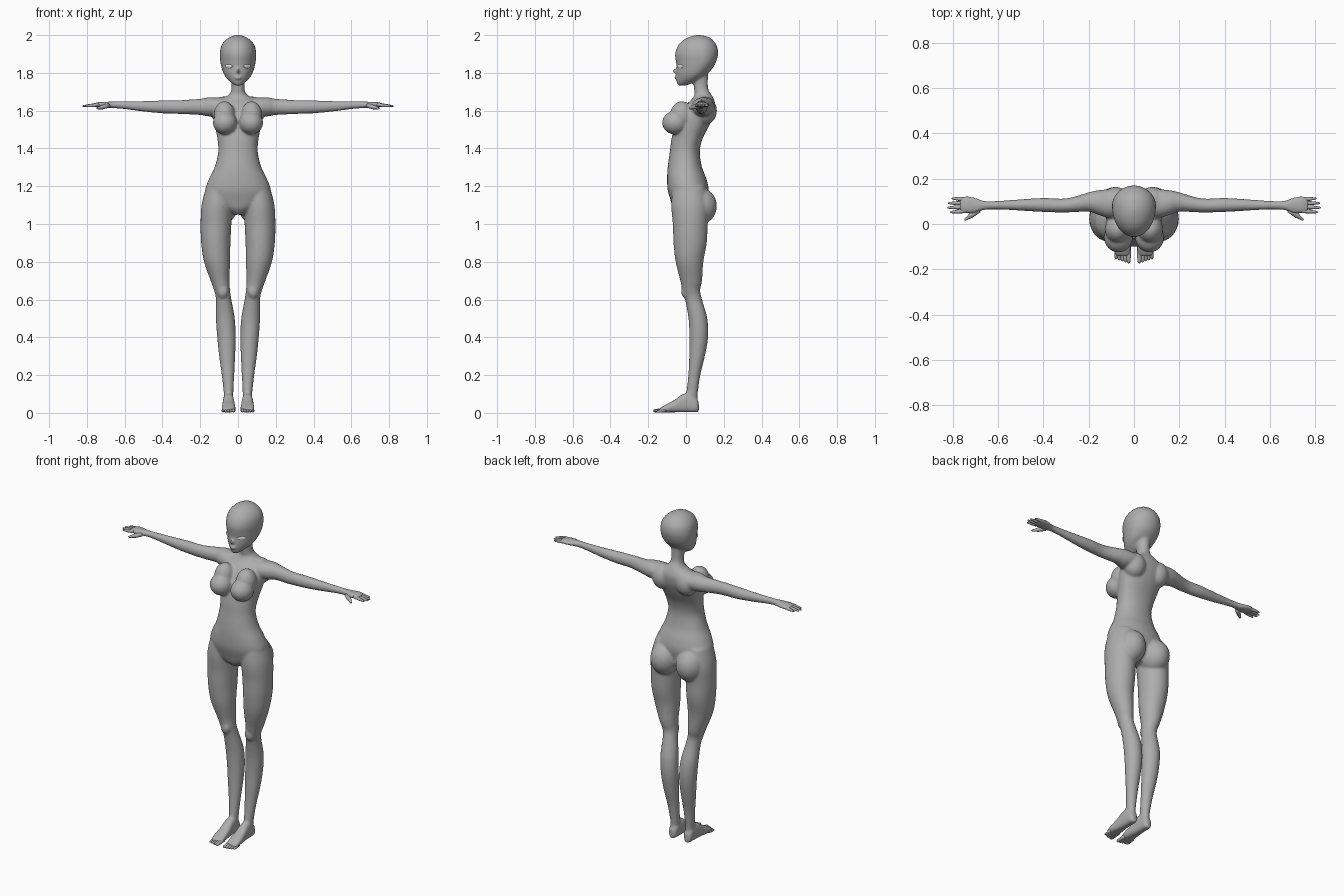
import bpy, bmesh, math
from mathutils import Vector, Matrix


def material(name, v):
    m = bpy.data.materials.new(name)
    m.diffuse_color = (v, v, v, 1)
    return m


CLAY = material("clay grey", 0.42)
PALE = material("pale eye", 0.8)


def spline(rows, n=5):
    """Catmull-Rom interpolation of a table of section values."""
    out = []
    for i in range(len(rows) - 1):
        a, b, c, d = (rows[max(i - 1, 0)], rows[i], rows[i + 1],
                      rows[min(i + 2, len(rows) - 1)])
        for k in range(n):
            t = k / n
            out.append([0.5 * (2 * q + (r - p) * t + (2 * p - 5 * q + 4 * r - s) * t * t
                               + (3 * q - p - 3 * r + s) * t ** 3)
                        for p, q, r, s in zip(a, b, c, d)])
    return out + [list(rows[-1])]


def loft(bm, rings, side=1, n=32, p=1.0):
    """Skin closed rings given as (centre, u axis, +v axis, -v axis)."""
    loops = []
    for c, u, v1, v2 in rings:
        loop = []
        for k in range(n):
            a = 2 * math.pi * k / n
            cs, sn = math.cos(a), math.sin(a)
            cs, sn = (math.copysign(abs(q) ** p, q) for q in (cs, sn))
            co = Vector(c) + Vector(u) * cs + (Vector(v1) * sn if sn > 0 else Vector(v2) * -sn)
            co.x *= side
            loop.append(bm.verts.new(co))
        loops.append(loop)
    for A, B in zip(loops, loops[1:]):
        for k in range(n):
            bm.faces.new((A[k], A[k - 1], B[k - 1], B[k]))
    bm.faces.new(loops[0])
    bm.faces.new(loops[-1])


def ball(bm, c, r, rot=0.0, side=1):
    m = (Matrix.Translation((c[0] * side, c[1], c[2])) @ Matrix.Rotation(rot * side, 4, 'Z')
         @ Matrix.Diagonal((*r, 1)))
    bmesh.ops.create_uvsphere(bm, u_segments=24, v_segments=16, radius=1, matrix=m)


def digit(bm, p0, p1, r0, r1, side):
    """Tapered finger or toe with a round tip."""
    p0, p1 = Vector(p0), Vector(p1)
    d = (p1 - p0).normalized()
    u = d.cross(Vector((0, 0, 1))).normalized()
    v = u.cross(d)
    rings = [(p0.lerp(p1, t), u * r, v * r, -v * r)
             for t, r in ((0, r0), (0.3, r0), (0.55, r0 * 0.97), (0.8, r1))]
    tip = (p1 - p0).length * 0.2
    for k in range(1, 5):
        a = k * math.pi / 2 / 4.2
        r = r1 * math.cos(a)
        rings.append((p0.lerp(p1, 0.8) + d * tip * math.sin(a), u * r, v * r, -v * r))
    loft(bm, rings, side, 12)


def finish(name, bm, mat):
    bmesh.ops.recalc_face_normals(bm, faces=bm.faces)
    me = bpy.data.meshes.new(name)
    bm.to_mesh(me)
    bm.free()
    me.materials.append(mat)
    for f in me.polygons:
        f.use_smooth = True
    ob = bpy.data.objects.new(name, me)
    bpy.context.collection.objects.link(ob)
    return ob


def upright(rows):
    """Rows z, half width, front y, widest y, back y."""
    return [((0, yc, z), (w, 0, 0), (0, yb - yc, 0), (0, yf - yc, 0))
            for z, w, yf, yc, yb in spline(rows)]


TORSO = [(1.05, .03, -.04, .03, .06), (1.08, .095, -.066, .03, .10), (1.12, .16, -.08, .02, .11),
         (1.18, .174, -.097, .01, .12), (1.24, .153, -.10, 0, .108), (1.30, .124, -.097, 0, .085),
         (1.38, .105, -.086, 0, .073), (1.45, .109, -.077, .02, .087), (1.52, .122, -.06, .04, .123),
         (1.58, .13, -.035, .06, .148), (1.63, .125, 0, .08, .155), (1.66, .09, .03, .09, .148),
         (1.685, .048, .045, .09, .135), (1.72, .034, .042, .08, .117), (1.80, .036, .035, .075, .117)]
HEAD = [(1.732, .012, -.038, -.022, -.005), (1.742, .028, -.047, -.01, .025),
        (1.76, .05, -.05, .02, .06), (1.78, .067, -.051, .04, .09), (1.80, .078, -.052, .055, .118),
        (1.83, .088, -.05, .07, .145), (1.86, .094, -.054, .08, .16), (1.90, .097, -.058, .08, .17),
        (1.94, .09, -.045, .077, .165), (1.97, .07, -.02, .075, .145), (1.99, .042, .015, .07, .12),
        (2.001, .008, .055, .065, .075)]
# z, inner x, outer x, front y, back y
LEG = [(1.20, .03, .168, -.07, .10), (1.10, .03, .193, -.078, .12), (1.0, .035, .198, -.07, .115),
       (.9, .04, .195, -.066, .11), (.8, .042, .18, -.055, .092), (.7, .045, .145, -.03, .085),
       (.65, .042, .127, -.02, .075), (.6, .035, .117, -.005, .085), (.5, .017, .117, .013, .113),
       (.4, .012, .11, .018, .117), (.3, .015, .10, .017, .10), (.2, .02, .086, .012, .076),
       (.1, .025, .075, 0, .062), (.04, .027, .072, -.02, .06)]
# x, centre y, radius y, centre z, radius z
ARM = [(.06, .09, .05, 1.625, .042), (.11, .09, .062, 1.62, .049), (.16, .095, .054, 1.62, .05),
       (.2, .097, .043, 1.62, .043), (.3, .082, .031, 1.619, .037), (.4, .084, .031, 1.62, .034),
       (.5, .084, .025, 1.623, .028), (.6, .083, .019, 1.629, .021), (.66, .082, .02, 1.631, .018),
       (.70, .082, .034, 1.631, .016), (.74, .085, .039, 1.631, .014), (.768, .083, .034, 1.629, .009)]
# y, half width, top z
FOOT = [(.068, .012, .05), (.055, .025, .075), (.02, .028, .1), (-.02, .03, .095), (-.06, .034, .066),
        (-.1, .037, .045), (-.125, .036, .03), (-.142, .03, .021)]

# Body: overlapping volumes fused into one smooth skin
bm = bmesh.new()
loft(bm, upright(TORSO), p=0.93)
loft(bm, upright(HEAD))
ball(bm, (0, -.053, 1.81), (.008, .02, .013))      # nose
ball(bm, (0, -.05, 1.774), (.02, .014, .009))      # lips
for s in (1, -1):
    loft(bm, [(((a + b) / 2, (f + k) / 2, z), ((b - a) / 2, 0, 0), (0, (k - f) / 2, 0), (0, (f - k) / 2, 0))
              for z, a, b, f, k in spline(LEG)], s)
    loft(bm, [((x, y, z), (0, ry, 0), (0, 0, rz), (0, 0, -rz)) for x, y, ry, z, rz in spline(ARM)], s)
    loft(bm, [((.05, y, h / 2 + .003), (w, 0, 0), (0, 0, h / 2), (0, 0, -h / 2))
              for y, w, h in spline(FOOT)], s, p=0.75)
    ball(bm, (.085, .07, 1.095), (.082, .094, .098), side=s)    # buttock
    ball(bm, (.069, -.058, 1.536), (.064, .068, .062), side=s)  # breast
    ball(bm, (.072, -.022, 1.575), (.057, .062, .075), side=s)  # upper breast
    ball(bm, (.08, .10, 1.60), (.065, .064, .075), side=s)      # shoulder blade
    ball(bm, (.08, .0, .645), (.03, .026, .04), side=s)         # kneecap
body = finish("body", bm, CLAY)
rm = body.modifiers.new("fuse", 'REMESH')
rm.mode = 'VOXEL'
rm.voxel_size = 0.0065
rm.use_smooth_shade = True
sm = body.modifiers.new("soften", 'SMOOTH')
sm.factor = 0.5
sm.iterations = 7

# Fingers, thumbs and toes
fingers, toes, eyes = bmesh.new(), bmesh.new(), bmesh.new()
for s in (1, -1):
    for y0, y1, x1 in ((.058, .052, .812), (.075, .072, .825), (.092, .092, .822), (.108, .113, .805)):
        digit(fingers, (.735, y0, 1.631), (x1, y1, 1.624), .0088, .006, s)
    digit(fingers, (.685, .062, 1.627), (.748, .017, 1.611), .012, .007, s)
    for k in range(5):
        r = .0105 - .0008 * k
        x = .024 + .0138 * k
        digit(toes, (x, -.105, r + .005), (x, -.174 + .0045 * k, r), r, r * .85, s)
    # Eyes: thin pale plates on the face
    ball(eyes, (.049, -.032, 1.835), (.025, .0045, .0105), math.radians(40), s)
finish("fingers", fingers, CLAY)
finish("toes", toes, CLAY)
finish("eyes", eyes, PALE)
